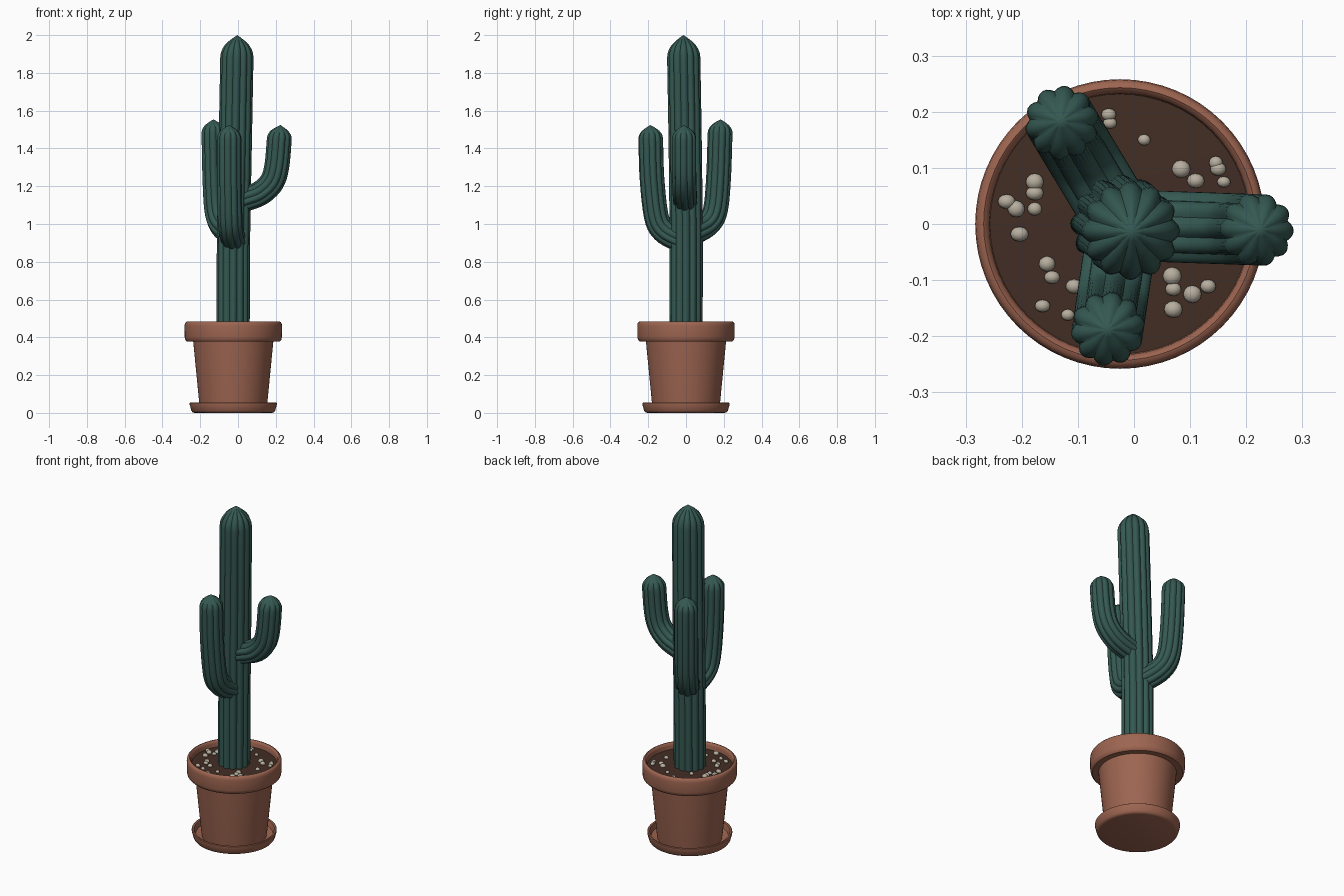
import bpy, bmesh, math, random
from mathutils import Vector

if "Cube" in bpy.data.objects:
    bpy.data.objects.remove(bpy.data.objects["Cube"])

random.seed(4)
CX = -0.025  # pot centre


def mat(name, rgb):
    m = bpy.data.materials.new(name)
    m.diffuse_color = (*rgb, 1)
    m.use_nodes = True
    m.node_tree.nodes["Principled BSDF"].inputs["Base Color"].default_value = m.diffuse_color
    return m


GREEN = mat("cactus green", (0.035, 0.098, 0.083))
CLAY = mat("terracotta", (0.34, 0.13, 0.082))
SOIL = mat("dark soil", (0.055, 0.027, 0.018))
STONE = mat("pale pebble", (0.47, 0.42, 0.34))


def finish(name, bm, material, angle=40):
    bmesh.ops.recalc_face_normals(bm, faces=bm.faces)
    me = bpy.data.meshes.new(name)
    bm.to_mesh(me)
    bm.free()
    me.materials.append(material)
    ob = bpy.data.objects.new(name, me)
    bpy.context.collection.objects.link(ob)
    bpy.ops.object.select_all(action='DESELECT')
    ob.select_set(True)
    bpy.context.view_layer.objects.active = ob
    bpy.ops.object.shade_smooth_by_angle(angle=math.radians(angle))
    return ob


def skin(bm, rings):
    for a, b in zip(rings, rings[1:]):
        n = len(a)
        for i in range(n):
            j = (i + 1) % n
            bm.faces.new((a[i], a[j], b[j], b[i]))


def lathe(name, profile, material, n=64):
    bm = bmesh.new()
    rings = [[bm.verts.new((CX + r * math.cos(2 * math.pi * i / n),
                            r * math.sin(2 * math.pi * i / n), z)) for i in range(n)]
             for r, z in profile]
    skin(bm, rings)
    bm.faces.new(rings[0])
    bm.faces.new(rings[-1])
    return finish(name, bm, material)


def spline(pts, steps=5):
    p = [2 * pts[0] - pts[1]] + pts + [2 * pts[-1] - pts[-2]]
    out = []
    for k in range(1, len(p) - 2):
        a, b, c, d = p[k - 1:k + 3]
        for s in range(steps):
            t = s / steps
            out.append(0.5 * (2 * b + (c - a) * t + (2 * a - 5 * b + 4 * c - d) * t * t
                              + (3 * b - a - 3 * c + d) * t ** 3))
    return out + [pts[-1]]


def ribbed(name, pts, radius, ribs, cap, side0):
    """Fluted tube along a smooth path, closed by a pointed dome of height cap."""
    path = spline(pts)
    rad = [radius] * len(path)
    up = (path[-1] - path[-2]).normalized()
    base = path[-1]
    for h, f in ((0.2, 0.97), (0.4, 0.87), (0.58, 0.71), (0.75, 0.47), (0.9, 0.2)):
        path.append(base + up * cap * h)
        rad.append(radius * f)
    bm = bmesh.new()
    rings, u, per = [], side0, 6
    n = ribs * per
    for k, (c, r) in enumerate(zip(path, rad)):
        t = (path[min(k + 1, len(path) - 1)] - path[max(k - 1, 0)]).normalized()
        u = (u - t * u.dot(t)).normalized()
        v = t.cross(u)
        ring = []
        for i in range(n):
            a = 2 * math.pi * i / n
            q = r * (0.87 + 0.13 * abs(math.cos(ribs * a / 2)))
            ring.append(bm.verts.new(c + (u * math.cos(a) + v * math.sin(a)) * q))
        rings.append(ring)
    skin(bm, rings)
    bm.faces.new(rings[0])
    tip = bm.verts.new(base + up * cap)
    for i in range(n):
        bm.faces.new((rings[-1][i], rings[-1][(i + 1) % n], tip))
    return finish(name, bm, GREEN, 50)


# pot with thick rolled rim
lathe("pot", [(0.175, 0.015), (0.18, 0.05), (0.212, 0.377), (0.245, 0.377), (0.254, 0.386),
              (0.257, 0.40), (0.258, 0.46), (0.256, 0.474), (0.250, 0.482), (0.243, 0.484),
              (0.236, 0.479), (0.233, 0.468), (0.230, 0.42)], CLAY)
# saucer
lathe("saucer", [(0.205, 0.0), (0.215, 0.003), (0.222, 0.012), (0.231, 0.045), (0.231, 0.052),
                 (0.227, 0.055), (0.218, 0.053), (0.21, 0.022), (0.20, 0.018)], CLAY)
# soil
lathe("soil", [(0.231, 0.43), (0.232, 0.446), (0.15, 0.449), (0.05, 0.45)], SOIL)

# trunk, leaning slightly
ribbed("trunk", [Vector((-0.026, 0, 0.43)), Vector((-0.024, 0.001, 0.9)),
                 Vector((-0.015, -0.004, 1.4)), Vector((-0.006, -0.012, 1.88))],
       0.088, 12, 0.12, Vector((1, 0, 0)))

# arms: direction in degrees, cap start height, then (distance, height) along the path
ARMS = {
    "right_arm": (-2, [(0.0, 1.115), (0.06, 1.133), (0.14, 1.165), (0.2, 1.225),
                       (0.225, 1.31), (0.238, 1.45)]),
    "back_arm": (121, [(0.0, 0.93), (0.058, 0.957), (0.14, 1.0), (0.184, 1.075),
                       (0.203, 1.24), (0.213, 1.48)]),
    "front_arm": (261.5, [(0.0, 0.90), (0.045, 0.922), (0.118, 0.965), (0.157, 1.04),
                          (0.18, 1.24), (0.187, 1.45)]),
}
for name, (deg, pts) in ARMS.items():
    a = math.radians(deg)
    d = Vector((math.cos(a), math.sin(a), 0))
    ribbed(name, [Vector((-0.019, -0.002, z)) + d * r for r, z in pts],
           0.066, 10, 0.074, Vector((0, 0, 1)))

# pebbles scattered in small clusters on the soil
SPOTS = [(-.043, .18), (-.045, .195), (.018, .15), (.084, .098), (.11, .077), (.15, .098),
         (.16, .075), (.146, .109), (-.177, .075), (-.227, .04), (-.177, .027), (-.21, .027),
         (-.204, -.018), (-.155, -.071), (-.146, -.095), (-.163, -.146), (.068, -.093),
         (.07, -.116), (.07, -.152), (.104, -.125), (.132, -.111), (-.107, -.111),
         (-.118, -.162), (-.177, .055), (-.03, -.15), (-.1, .09), (.13, .0), (-.06, -.2)]
bm = bmesh.new()
for x, y in SPOTS:
    r = random.uniform(0.011, 0.017)
    new = bmesh.ops.create_uvsphere(bm, u_segments=12, v_segments=8, radius=r)["verts"]
    bmesh.ops.scale(bm, vec=(1, random.uniform(0.8, 1), 0.8), verts=new)
    bmesh.ops.translate(bm, vec=(x, y, 0.452), verts=new)
finish("pebbles", bm, STONE)
